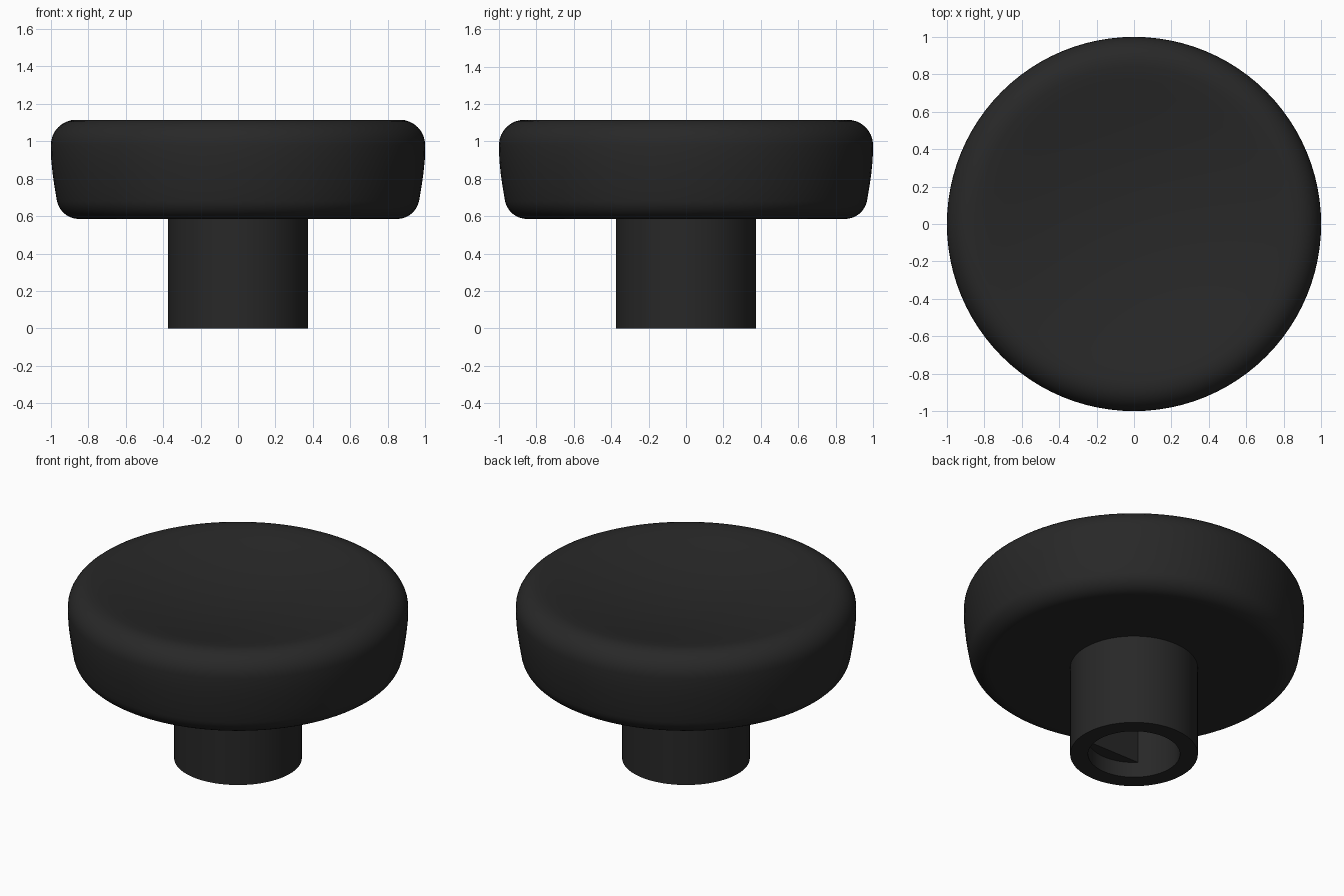
import bpy, bmesh, math

if "Cube" in bpy.data.objects:
    bpy.data.objects.remove(bpy.data.objects["Cube"])

SEG = 96
black = bpy.data.materials.new("matte_black")
black.diffuse_color = (0.021, 0.021, 0.021, 1)
black.use_nodes = True
black.node_tree.nodes["Principled BSDF"].inputs["Base Color"].default_value = black.diffuse_color


def circle(r, z, flat=None):
    """Ring of points; flat cuts the -y side straight for a D shape."""
    pts = []
    for i in range(SEG):
        a = 2 * math.pi * i / SEG
        x, y = r * math.cos(a), r * math.sin(a)
        pts.append((x, y if flat is None else max(y, -flat), z))
    return pts


def skin(name, rings, fill_last=True):
    """Bridge successive rings into one smooth-shaded surface."""
    bm = bmesh.new()
    loops = [[bm.verts.new(p) for p in ring] for ring in rings]
    for a, b in zip(loops, loops[1:]):
        for i in range(SEG):
            j = (i + 1) % SEG
            bm.faces.new((a[i], a[j], b[j], b[i]))
    if fill_last:
        bm.faces.new(loops[-1])
    bmesh.ops.remove_doubles(bm, verts=bm.verts, dist=1e-5)
    me = bpy.data.meshes.new(name)
    bm.to_mesh(me)
    bm.free()
    me.materials.append(black)
    ob = bpy.data.objects.new(name, me)
    bpy.context.collection.objects.link(ob)
    bpy.ops.object.select_all(action='DESELECT')
    ob.select_set(True)
    bpy.context.view_layer.objects.active = ob
    bpy.ops.object.shade_smooth_by_angle(angle=math.radians(35))
    return ob


def arc(cx, cz, r, a0, a1, n=8):
    return [(cx + r * math.cos(math.radians(a0 + (a1 - a0) * i / n)),
             cz + r * math.sin(math.radians(a0 + (a1 - a0) * i / n)))
            for i in range(n + 1)]


# Cap: flat underside, rounded lower edge, bulging side, rounded rim, dished top
STEM_R, UNDER, TOP, DISH_R, DISH_D = 0.375, 0.585, 1.115, 0.84, 0.10
profile = [(STEM_R, UNDER)]
profile += arc(0.85, 0.705, 0.12, -90, -12)
profile += [(0.981, 0.76), (0.991, 0.83), (0.998, 0.90)]
profile += arc(0.865, 0.98, 0.135, 0, 90)
for i in range(12):
    t = 1 - i / 12
    profile.append((DISH_R * t, TOP - DISH_D * (1 - t * t) ** 1.2))
profile.append((0.01, TOP - DISH_D))
skin("cap", [circle(r, z) for r, z in profile])

# Stem: round tube with a blind bore that becomes D-shaped above a small ledge
BORE_R, LEDGE, BORE_TOP = 0.27, 0.10, 0.52
FLAT = BORE_R / math.sqrt(2)
skin("stem", [
    circle(STEM_R, UNDER),
    circle(STEM_R, 0),
    circle(BORE_R, 0),
    circle(BORE_R, LEDGE),
    circle(BORE_R, LEDGE, FLAT),
    circle(BORE_R, BORE_TOP, FLAT),
])

# Face all surfaces outward
for name, flip in (("cap", False), ("stem", True)):
    me = bpy.data.objects[name].data
    bm = bmesh.new()
    bm.from_mesh(me)
    if flip:
        bmesh.ops.reverse_faces(bm, faces=bm.faces)
    bm.to_mesh(me)
    bm.free()
